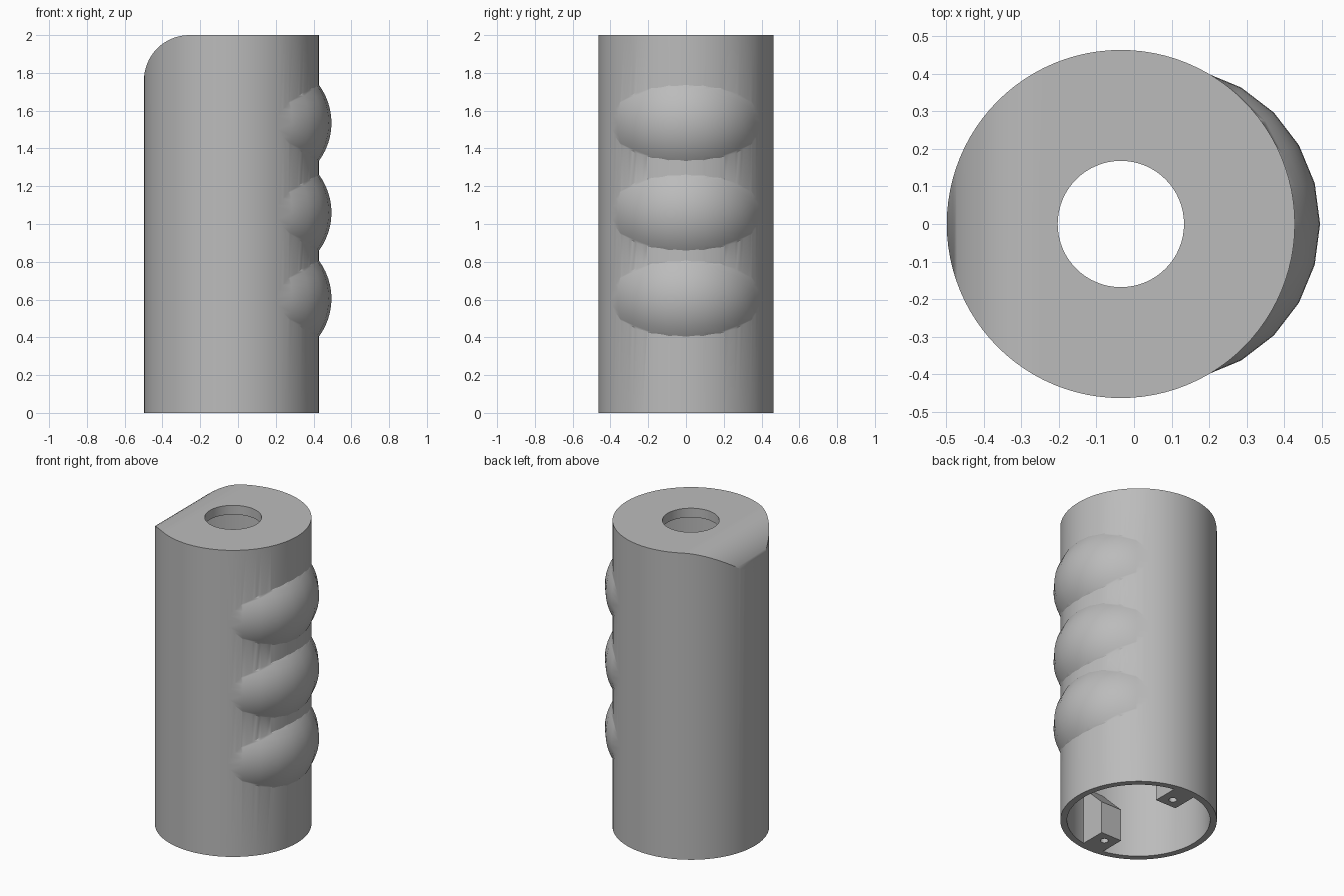
import bpy
import bmesh
from math import sin, cos, pi, radians
from mathutils import Matrix, Vector

if "Cube" in bpy.data.objects:
    bpy.data.objects.remove(bpy.data.objects["Cube"], do_unlink=True)

AXIS = -0.035      # x of the tube's axis
RADIUS = 0.463
WALL = 0.04
ROOF = 0.06
FILLET = 0.24

grey = bpy.data.materials.new("light_grey")
grey.use_nodes = True
COLOUR = (0.5, 0.5, 0.5, 1)
grey.diffuse_color = COLOUR
grey.node_tree.nodes["Principled BSDF"].inputs["Base Color"].default_value = COLOUR


def make(name, bm):
    bmesh.ops.recalc_face_normals(bm, faces=bm.faces)
    mesh = bpy.data.meshes.new(name)
    bm.to_mesh(mesh)
    bm.free()
    mesh.materials.append(grey)
    obj = bpy.data.objects.new(name, mesh)
    bpy.context.collection.objects.link(obj)
    return obj


def cylinder(name, radius, low, high, x=AXIS, y=0, sides=96):
    bm = bmesh.new()
    place = Matrix.Translation((x, y, (low + high) / 2))
    bmesh.ops.create_cone(bm, cap_ends=True, segments=sides, radius1=radius,
                          radius2=radius, depth=high - low, matrix=place)
    return make(name, bm)


def prism(name, points, sweep):
    bm = bmesh.new()
    face = bm.faces.new([bm.verts.new(p) for p in points])
    grown = bmesh.ops.extrude_face_region(bm, geom=[face])["geom"]
    verts = [v for v in grown if isinstance(v, bmesh.types.BMVert)]
    bmesh.ops.translate(bm, verts=verts, vec=Vector(sweep))
    return make(name, bm)


def boolean(target, tool, operation):
    mod = target.modifiers.new(operation.lower(), "BOOLEAN")
    mod.object = tool
    mod.operation = operation
    mod.solver = "EXACT"
    bpy.context.view_layer.objects.active = target
    bpy.ops.object.modifier_apply(modifier=mod.name)
    bpy.data.objects.remove(tool, do_unlink=True)


def round_corner(target, side, top, radius):
    # Remove the square corner outside a quarter round along y
    cx, cz = side + radius, top - radius
    arc = [(cx - radius * cos(a), -1, cz + radius * sin(a))
           for a in (i * pi / 32 for i in range(17))]
    outside = [(cx, -1, top + 0.2), (side - 0.2, -1, top + 0.2), (side - 0.2, -1, cz)]
    boolean(target, prism("corner_cutter", arc + outside, (0, 2, 0)), "DIFFERENCE")


def smooth(obj):
    bpy.ops.object.select_all(action="DESELECT")
    obj.select_set(True)
    bpy.context.view_layer.objects.active = obj
    bpy.ops.object.shade_smooth_by_angle(angle=radians(30))
    obj.modifiers.new("weighted_normals", "WEIGHTED_NORMAL").keep_sharp = True


# Outer shell with one rounded top edge
shell = cylinder("shell", RADIUS, 0, 2)
round_corner(shell, AXIS - RADIUS, 2, FILLET)

# Three finger bulges up the grip side
for height in (0.605, 1.06, 1.535):
    bm = bmesh.new()
    bmesh.ops.create_uvsphere(bm, u_segments=24, v_segments=32, radius=0.419)
    bmesh.ops.scale(bm, vec=(1, 1, 0.89), verts=bm.verts)
    bmesh.ops.translate(bm, vec=(0.076, 0, height), verts=bm.verts)
    boolean(shell, make("finger_bulge", bm), "UNION")

# Hollow inside following the rounded edge, and the round top opening
cavity = cylinder("cavity", RADIUS - WALL, -0.1, 2 - ROOF)
round_corner(cavity, AXIS - RADIUS + WALL, 2 - ROOF, FILLET - WALL)
boolean(shell, cavity, "DIFFERENCE")
boolean(shell, cylinder("top_opening", 0.168, 1.8, 2.1, sides=64), "DIFFERENCE")
smooth(shell)

# Screw bosses inside the base, sloped back into the wall
for name, s in (("front_boss", -1), ("back_boss", 1)):
    outline = [(0.44, 0), (0.25, 0), (0.25, 0.21), (0.44, 0.4)]
    boss = prism(name, [(AXIS - 0.075, s * y, z) for y, z in outline], (0.15, 0, 0))
    hole = cylinder("screw_hole", 0.024, -0.1, 0.15, y=s * 0.315, sides=24)
    boolean(boss, hole, "DIFFERENCE")
    smooth(boss)
